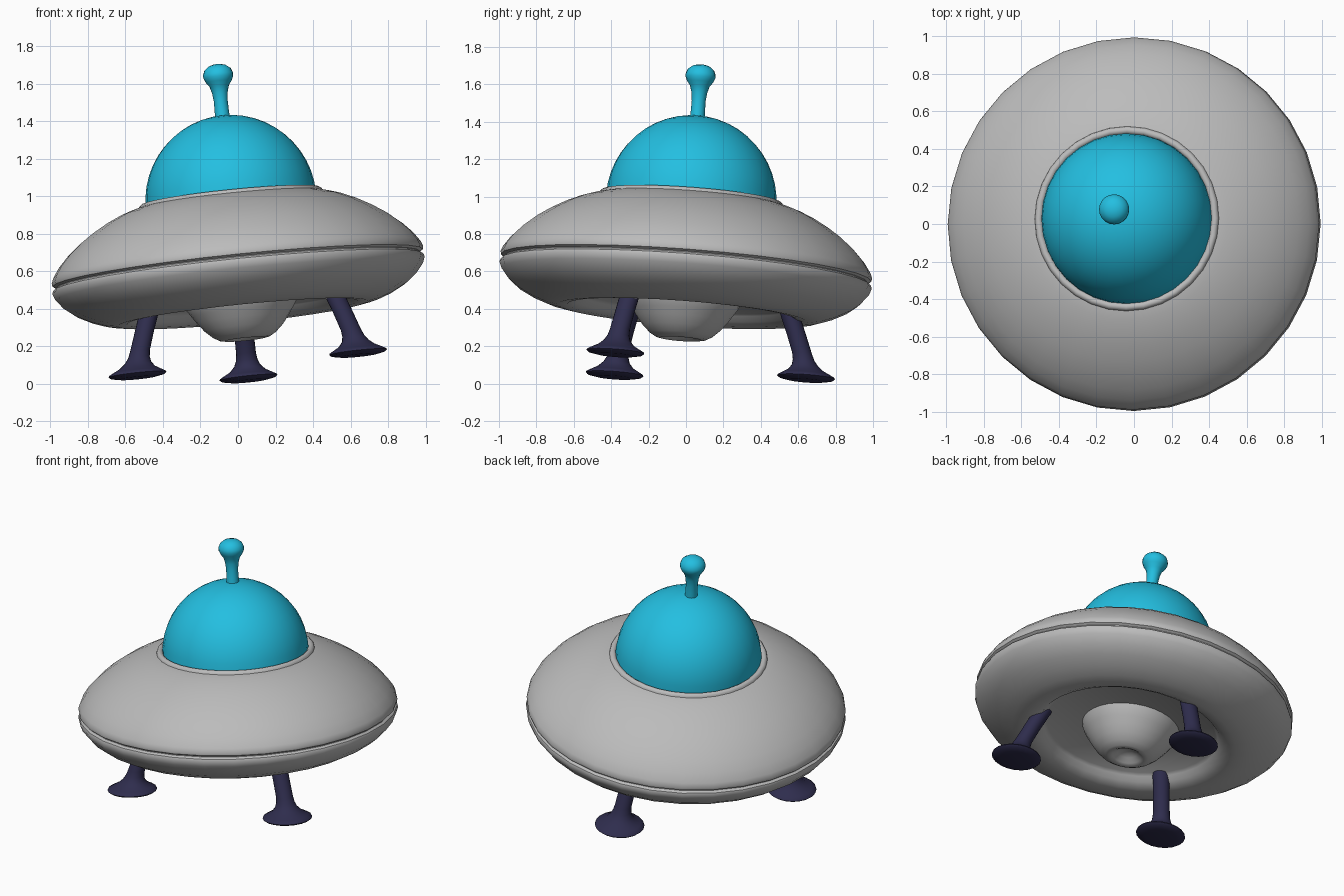
import bpy, bmesh, math
from mathutils import Vector, Matrix

if "Cube" in bpy.data.objects:
    bpy.data.objects.remove(bpy.data.objects["Cube"])

# The whole craft leans: build upright around the rim centre, then tilt
AXIS = Vector((-0.102, 0.075, 1)).normalized()
TILT = Matrix.Translation((0, 0, 0.607)) @ Vector((0, 0, 1)).rotation_difference(AXIS).to_matrix().to_4x4()


def material(name, rgb):
    m = bpy.data.materials.new(name)
    m.diffuse_color = (*rgb, 1)
    m.use_nodes = True
    m.node_tree.nodes["Principled BSDF"].inputs["Base Color"].default_value = m.diffuse_color
    return m


GREY = material("hull grey", (0.50, 0.50, 0.50))
CYAN = material("dome cyan", (0.017, 0.52, 0.75))
DARK = material("leg dark violet", (0.028, 0.026, 0.075))


def lathe(name, profile, mat, segments=32, direction=0, angle=40):
    """Spin (radius, height[, sideways shift]) points; the shift leans the part outwards."""
    bm = bmesh.new()
    out = Vector((math.cos(direction), math.sin(direction), 0))
    rings = []
    for p in profile:
        r, h = p[:2]
        c = out * (p[2] if len(p) > 2 else 0) + Vector((0, 0, h))
        n = segments if r > 0 else 1
        rings.append([bm.verts.new(c + Vector((r * math.cos(2 * math.pi * i / segments),
                                               r * math.sin(2 * math.pi * i / segments), 0)))
                      for i in range(n)])
    for a, b in zip(rings, rings[1:]):
        for i in range(segments):
            j = (i + 1) % segments
            quad = [a[i % len(a)], a[j % len(a)], b[j % len(b)], b[i % len(b)]]
            bm.faces.new(list(dict.fromkeys(quad)))
    bmesh.ops.recalc_face_normals(bm, faces=bm.faces)
    me = bpy.data.meshes.new(name)
    bm.to_mesh(me)
    bm.free()
    me.materials.append(mat)
    ob = bpy.data.objects.new(name, me)
    bpy.context.collection.objects.link(ob)
    ob.matrix_world = TILT
    bpy.ops.object.select_all(action='DESELECT')
    ob.select_set(True)
    bpy.context.view_layer.objects.active = ob
    bpy.ops.object.shade_smooth_by_angle(angle=math.radians(angle))
    return ob


# Saucer: upper shell, rim groove, lower shell and hollow underside
lathe("saucer_hull", [
    (0, 0.36), (0.45, 0.385), (0.50, 0.378), (0.54, 0.367), (0.60, 0.347), (0.68, 0.311), (0.76, 0.266),
    (0.83, 0.219), (0.90, 0.160), (0.95, 0.107), (0.985, 0.056), (0.996, 0.028),
    (0.993, 0.012), (0.977, 0.002), (0.977, -0.002), (0.993, -0.012),
    (0.998, -0.028), (0.985, -0.062), (0.945, -0.112), (0.89, -0.155), (0.81, -0.196),
    (0.74, -0.221), (0.67, -0.234), (0.62, -0.229), (0.575, -0.208), (0.55, -0.18),
    (0.53, -0.165), (0, -0.155)], GREY)

# Collar around the dome
lathe("dome_collar", [(0.473 + 0.021 * math.cos(a), 0.378 + 0.021 * math.sin(a))
                      for a in (math.pi * k / 5 for k in range(11))], GREY, angle=60)

# Glass dome
lathe("dome", [(0.456 * math.cos(a) if k < 12 else 0, 0.375 + 0.456 * math.sin(a))
               for k, a in ((k, math.pi / 24 * k) for k in range(13))], CYAN)

# Antenna with a rounded knob
lathe("antenna", [(0.040, 0.80), (0.038, 0.86), (0.037, 0.91), (0.042, 0.955), (0.052, 0.99),
                  (0.070, 1.015), (0.080, 1.038), (0.080, 1.055), (0.070, 1.080),
                  (0.045, 1.099), (0.02, 1.106), (0, 1.108)], CYAN, 20, angle=60)

# Belly nozzle with a dimple in its end
lathe("belly_nozzle", [(0.31, -0.15), (0.295, -0.19), (0.272, -0.225), (0.245, -0.265), (0.21, -0.31),
                       (0.17, -0.347), (0.135, -0.367), (0.11, -0.372), (0.09, -0.362),
                       (0.06, -0.34), (0.03, -0.328), (0, -0.325)], GREY, angle=60)

# Three splayed legs with flared feet
LEG = [(0.053, -0.13, 0.545), (0.053, -0.17, 0.561), (0.052, -0.30, 0.614), (0.053, -0.40, 0.652),
       (0.058, -0.435, 0.663), (0.070, -0.463, 0.672), (0.095, -0.489, 0.679), (0.130, -0.508, 0.682),
       (0.152, -0.520, 0.683), (0.155, -0.527, 0.683), (0.145, -0.536, 0.683),
       (0.10, -0.545, 0.683), (0, -0.547, 0.683)]
for side, deg in (("back", 90), ("left", 210), ("right", 330)):
    lathe(side + "_leg", LEG, DARK, 20, math.radians(deg), 50)
